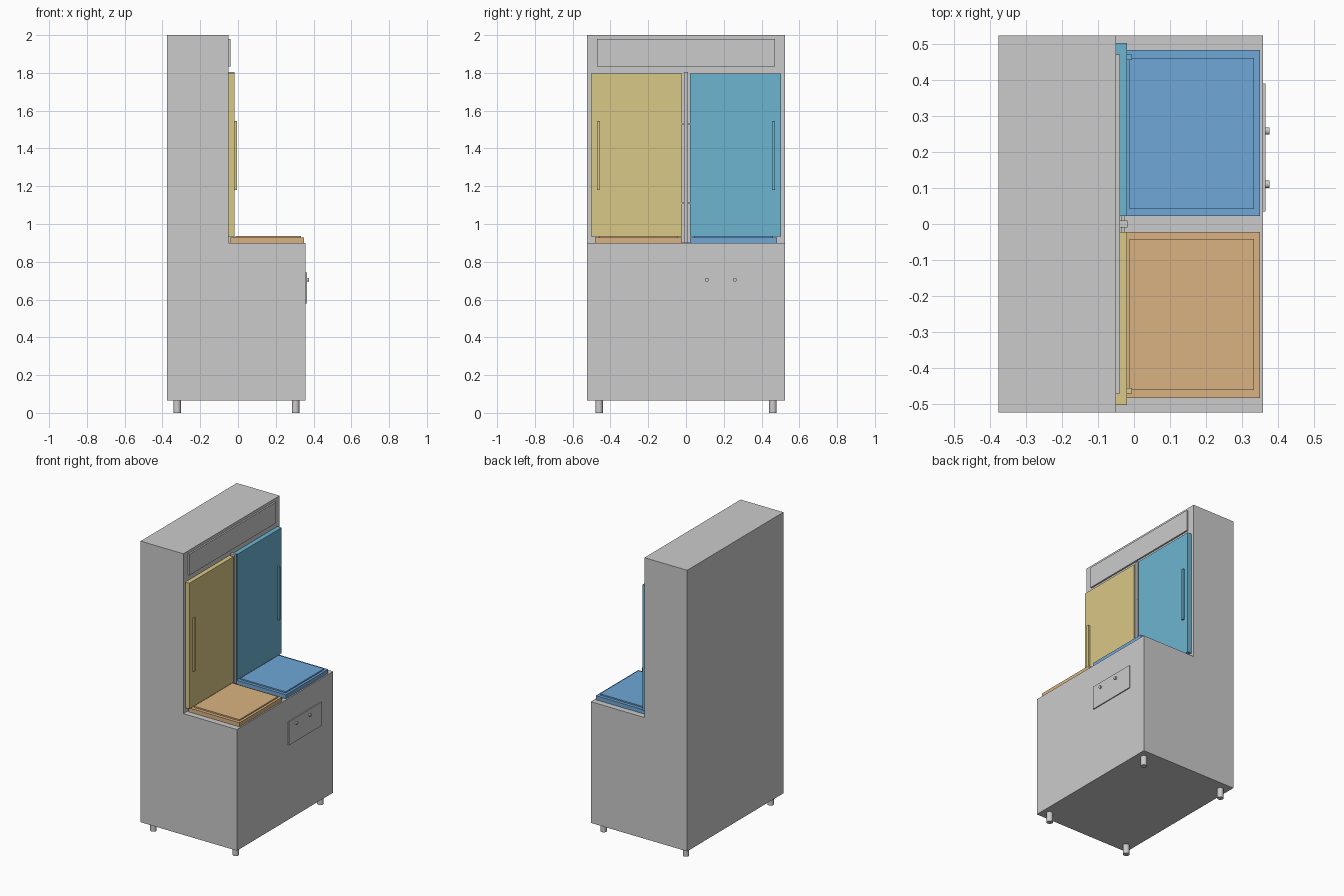
import bpy, bmesh, math
from mathutils import Matrix

if "Cube" in bpy.data.objects:
    bpy.data.objects.remove(bpy.data.objects["Cube"])


def finish(name, bm, mat=None):
    bmesh.ops.recalc_face_normals(bm, faces=bm.faces)
    me = bpy.data.meshes.new(name)
    bm.to_mesh(me)
    bm.free()
    ob = bpy.data.objects.new(name, me)
    bpy.context.collection.objects.link(ob)
    if mat:
        me.materials.append(mat)
    return ob


def box(name, x, y, z, mat=None):
    """Box from (min, max) ranges on each axis."""
    bm = bmesh.new()
    size = [abs(r[1] - r[0]) for r in (x, y, z)]
    mid = [(r[0] + r[1]) / 2 for r in (x, y, z)]
    bmesh.ops.create_cube(bm, size=1, matrix=Matrix.Translation(mid) @ Matrix.Diagonal((*size, 1)))
    return finish(name, bm, mat)


def cylinder(name, loc, radius, length, axis='Z'):
    bm = bmesh.new()
    rot = Matrix.Rotation(math.pi / 2, 4, 'Y') if axis == 'X' else Matrix.Identity(4)
    bmesh.ops.create_cone(bm, cap_ends=True, segments=24, radius1=radius, radius2=radius,
                          depth=length, matrix=Matrix.Translation(loc) @ rot)
    ob = finish(name, bm)
    bpy.context.view_layer.objects.active = ob
    ob.select_set(True)
    bpy.ops.object.shade_smooth_by_angle()
    ob.select_set(False)
    return ob


def colour(name, rgb):
    m = bpy.data.materials.new(name)
    m.diffuse_color = (*rgb, 1)
    m.use_nodes = True
    m.node_tree.nodes["Principled BSDF"].inputs["Base Color"].default_value = m.diffuse_color
    return m


# Cabinet: stepped side profile extruded across the width
profile = [(-0.375, 0.066), (0.358, 0.066), (0.358, 0.9), (-0.05, 0.9), (-0.05, 2.0), (-0.375, 2.0)]
bm = bmesh.new()
face = bm.faces.new([bm.verts.new((x, -0.523, z)) for x, z in profile])
ext = bmesh.ops.extrude_face_region(bm, geom=[face])
bmesh.ops.translate(bm, vec=(0, 1.046, 0), verts=[v for v in ext['geom'] if isinstance(v, bmesh.types.BMVert)])
finish("cabinet", bm)

# Header panel and centre hinge post
box("header_panel", (-0.052, -0.039), (-0.47, 0.47), (1.835, 1.98))
box("hinge_post", (-0.052, -0.018), (-0.01, 0.01), (0.9, 1.805))

# Left and right doors, handles, hinge pins and counter lids
sides = [("left", -1, colour("yellow", (0.70, 0.58, 0.24)), colour("orange", (0.70, 0.45, 0.22))),
         ("right", 1, colour("cyan", (0.15, 0.46, 0.64)), colour("blue", (0.16, 0.39, 0.68)))]
for side, s, door_mat, lid_mat in sides:
    box(side + "_door", (-0.05, -0.019), (s * 0.022, s * 0.502), (0.933, 1.797), door_mat)
    box(side + "_door_handle", (-0.02, -0.006), (s * 0.454, s * 0.47), (1.18, 1.545), door_mat)
    for i, z in enumerate((1.11, 1.53)):
        box(f"{side}_hinge_pin_{i}", (-0.034, -0.026), (s * 0.008, s * 0.024), (z - 0.004, z + 0.004))
    box(side + "_lid", (-0.039, 0.349), (s * 0.022, s * 0.482), (0.899, 0.928), lid_mat)
    box(side + "_lid_inset", (-0.013, 0.333), (s * 0.042, s * 0.46), (0.926, 0.937), lid_mat)

# Low strips between the lids
for i, (a, b) in enumerate(((-0.018, 0.16), (0.161, 0.33))):
    box(f"lid_strip_{i}", (a, b), (-0.022, 0.022), (0.898, 0.903))

# Control panel with two knobs on the lower face
box("control_panel", (0.356, 0.365), (0.035, 0.39), (0.58, 0.742))
for i, y in enumerate((0.11, 0.258)):
    cylinder(f"control_knob_{i}", (0.3685, y, 0.705), 0.01, 0.013, 'X')

# Feet
for x in (-0.322, 0.305):
    for y in (-0.46, 0.46):
        cylinder("foot", (x, y, 0.035), 0.02, 0.07)
